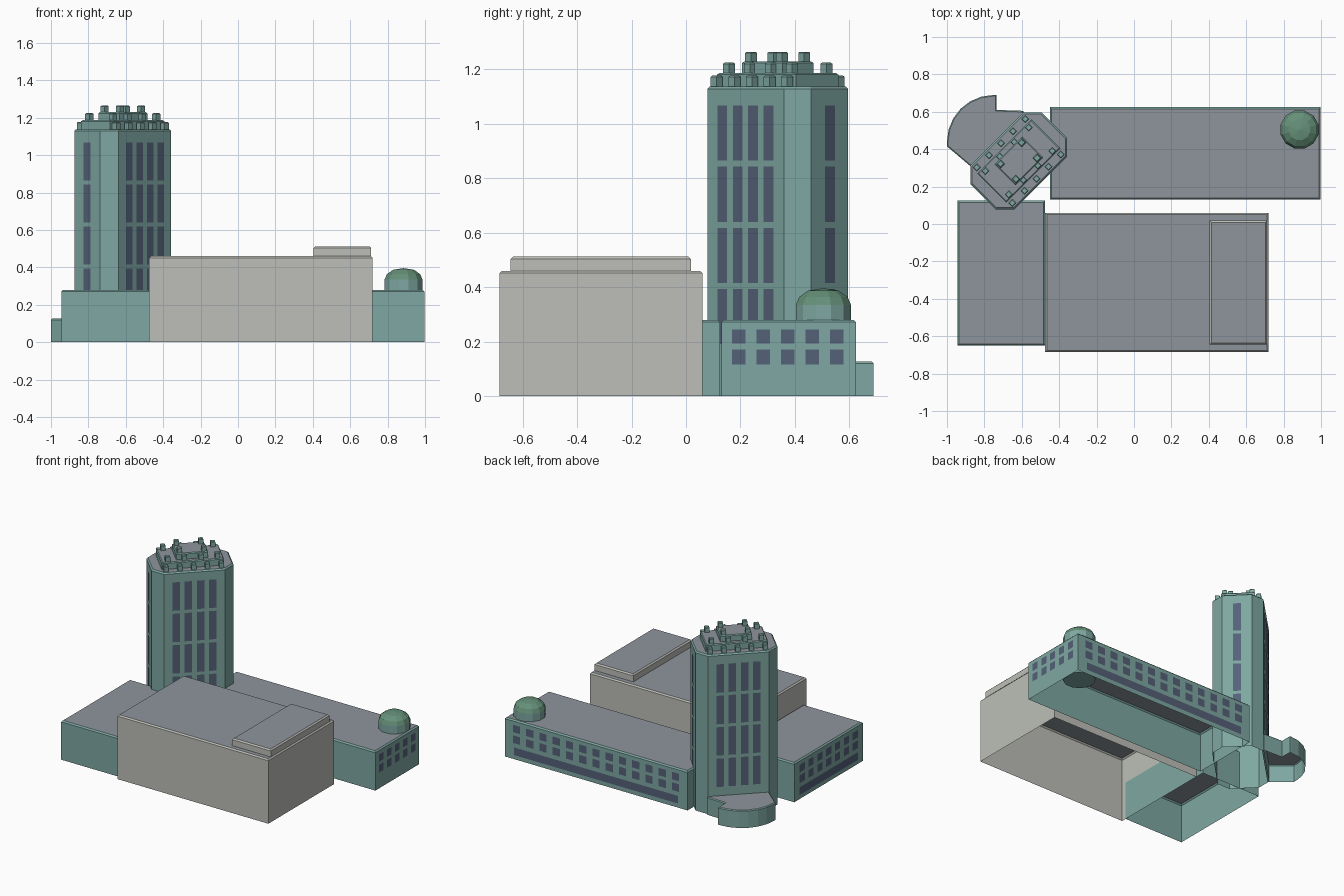
import bpy, bmesh, math
from mathutils import Vector

if "Cube" in bpy.data.objects:
    bpy.data.objects.remove(bpy.data.objects["Cube"])

def mat(name, col):
    m = bpy.data.materials.new(name)
    m.diffuse_color = (*col, 1)
    m.use_nodes = True
    m.node_tree.nodes["Principled BSDF"].inputs["Base Color"].default_value = m.diffuse_color
    return m

TEAL = mat("teal_wall", (0.21, 0.39, 0.36))
BEIGE = mat("beige_wall", (0.51, 0.52, 0.48))
ROOF = mat("grey_roof", (0.27, 0.30, 0.33))
GLASS = mat("window_glass", (0.09, 0.12, 0.19))
GREEN = mat("dome_green", (0.13, 0.28, 0.19))

def finish(name, bm, mats):
    me = bpy.data.meshes.new(name)
    bm.to_mesh(me)
    bm.free()
    for m in mats:
        me.materials.append(m)
    ob = bpy.data.objects.new(name, me)
    bpy.context.collection.objects.link(ob)
    return ob

def add_prism(bm, pts, z0, z1, edge):
    """Open-bottomed walls, small bevelled eave, flat roof (counter-clockwise outline)."""
    zt = z1 - edge
    lo = [bm.verts.new((x, y, z0)) for x, y in pts]
    hi = [bm.verts.new((x, y, zt)) for x, y in pts]
    n = len(pts)
    for i in range(n):
        j = (i + 1) % n
        bm.faces.new((lo[i], lo[j], hi[j], hi[i]))
    top = bm.faces.new(hi)
    bm.normal_update()
    if edge:
        bmesh.ops.inset_region(bm, faces=[top], thickness=edge, depth=edge, use_even_offset=True)
    top.material_index = 1

def prism(name, pts, z0, z1, wall, edge=0.009):
    bm = bmesh.new()
    add_prism(bm, pts, z0, z1, edge)
    return finish(name, bm, [wall, ROOF])

def rect(x0, x1, y0, y1):
    return [(x0, y0), (x1, y0), (x1, y1), (x0, y1)]

def windows(name, faces):
    """faces: (face centre, direction along wall, columns [(offset, width)], rows [(z0, z1)])."""
    bm = bmesh.new()
    for c, t, cols, rows in faces:
        c, t = Vector((*c, 0)), Vector((*t, 0)).normalized()
        c = c + Vector((t.y, -t.x, 0)) * 0.002
        for o, w in cols:
            a, b = c + t * (o - w / 2), c + t * (o + w / 2)
            for z0, z1 in rows:
                bm.faces.new([bm.verts.new((p.x, p.y, z)) for p, z in
                              ((a, z0), (b, z0), (b, z1), (a, z1))])
    finish(name, bm, [GLASS])

def row(n, pitch, w):
    return [((i - (n - 1) / 2) * pitch, w) for i in range(n)]

# Low wings and the large plain block
prism("long_wing", rect(-0.45, 0.997, 0.13, 0.625), 0, 0.28, TEAL)
prism("side_wing", rect(-0.945, -0.475, -0.65, 0.125), 0, 0.28, TEAL)
prism("main_block", rect(-0.475, 0.72, -0.685, 0.06), 0, 0.46, BEIGE)
prism("block_roof_house", rect(0.405, 0.712, -0.645, 0.018), 0.46, 0.512, BEIGE)

# Wing windows: two rows of squares, plus a ground-level strip
SQ = [(0.192, 0.245), (0.115, 0.17)]
STRIP = [(0.03, 0.085)]
windows("wing_windows", [
    ((0.997, 0.374), (0, 1), row(5, 0.09, 0.05), SQ),
    ((0.274, 0.625), (-1, 0), row(13, 0.105, 0.058), SQ),
    ((0.274, 0.625), (-1, 0), [(0, 1.3)], STRIP),
    ((-0.945, -0.262), (0, -1), row(7, 0.1, 0.058), SQ),
    ((-0.945, -0.262), (0, -1), [(0, 0.66)], STRIP)])

# Tower local frame, turned 45 degrees
R = math.sqrt(0.5)
CX, CY = -0.616, 0.337

def tw(u, v):
    return (CX + (u - v) * R, CY + (u + v) * R)

def trect(a, b, u=0, v=0):
    return [tw(u + i * a, v + j * b) for i, j in ((-1, -1), (1, -1), (1, 1), (-1, 1))]

# Tower shaft with cut corners
HU, HV, C = 0.27, 0.166, 0.07
shaft = [(-HU + C, -HV), (HU - C, -HV), (HU, -HV + C), (HU, HV - C),
         (HU - C, HV), (-HU + C, HV), (-HU, HV - C), (-HU, -HV + C)]
prism("tower", [tw(*p) for p in shaft], 0, 1.138, TEAL)

# Stepped crown
prism("crown_lower_tier", trect(0.205, 0.11), 1.138, 1.187, TEAL, 0.006)
prism("crown_upper_tier", trect(0.105, 0.08), 1.187, 1.23, TEAL, 0.006)

# Crown posts on each step
bm = bmesh.new()
for us, v, z0, z1 in (((-0.183, -0.091, 0, 0.091, 0.183), 0.134, 1.13, 1.177),
                      ((-0.164, -0.055, 0.055, 0.164), 0.089, 1.18, 1.225),
                      ((-0.08, 0.08), 0.058, 1.22, 1.265)):
    for u in us:
        for s in (-1, 1):
            add_prism(bm, trect(0.0155, 0.0155, u, s * v), z0, z1, 0.004)
finish("crown_posts", bm, [TEAL, TEAL])

# Tower windows: four columns on broad faces, one on narrow faces
TALL = [(0.19 + 0.225 * i, 0.393 + 0.225 * i) for i in range(4)]
four, one = row(4, 0.08, 0.05), [(0, 0.052)]
windows("tower_windows", [
    (tw(0, -HV), (1, 1), four, TALL), (tw(0, HV), (-1, -1), four, TALL),
    (tw(HU, 0), (-1, 1), one, TALL), (tw(-HU, 0), (1, -1), one, TALL)])

# Rounded entrance porch
arc = [(-0.75 + 0.25 * math.cos(math.radians(a)), 0.44 + 0.25 * math.sin(math.radians(a)))
       for a in range(90, 181, 15)]
porch = [(-0.735, 0.69)] + arc + [(-1.0, 0.415), (-0.87, 0.305), (-0.59, 0.585),
                                  (-0.59, 0.605), (-0.735, 0.61)]
prism("entrance_porch", porch, 0, 0.126, TEAL, 0.006)

# Corner dome: drum with faceted cap, carried down through the roof
bm = bmesh.new()
N = 12
profile = [(0.105, 0.02), (0.105, 0.335), (0.092, 0.364), (0.058, 0.387)]
rings = [[bm.verts.new((0.885 + r * math.cos(2 * math.pi * (i + 0.5) / N),
                        0.505 + r * math.sin(2 * math.pi * (i + 0.5) / N), z))
          for i in range(N)] for r, z in profile]
tip = bm.verts.new((0.885, 0.505, 0.396))
for k in range(3):
    for i in range(N):
        j = (i + 1) % N
        f = bm.faces.new((rings[k][i], rings[k][j], rings[k + 1][j], rings[k + 1][i]))
        f.material_index = 1 if k else 0
for i in range(N):
    bm.faces.new((rings[3][i], rings[3][(i + 1) % N], tip)).material_index = 1
bm.faces.new(rings[0][::-1])
finish("corner_dome", bm, [TEAL, GREEN])
